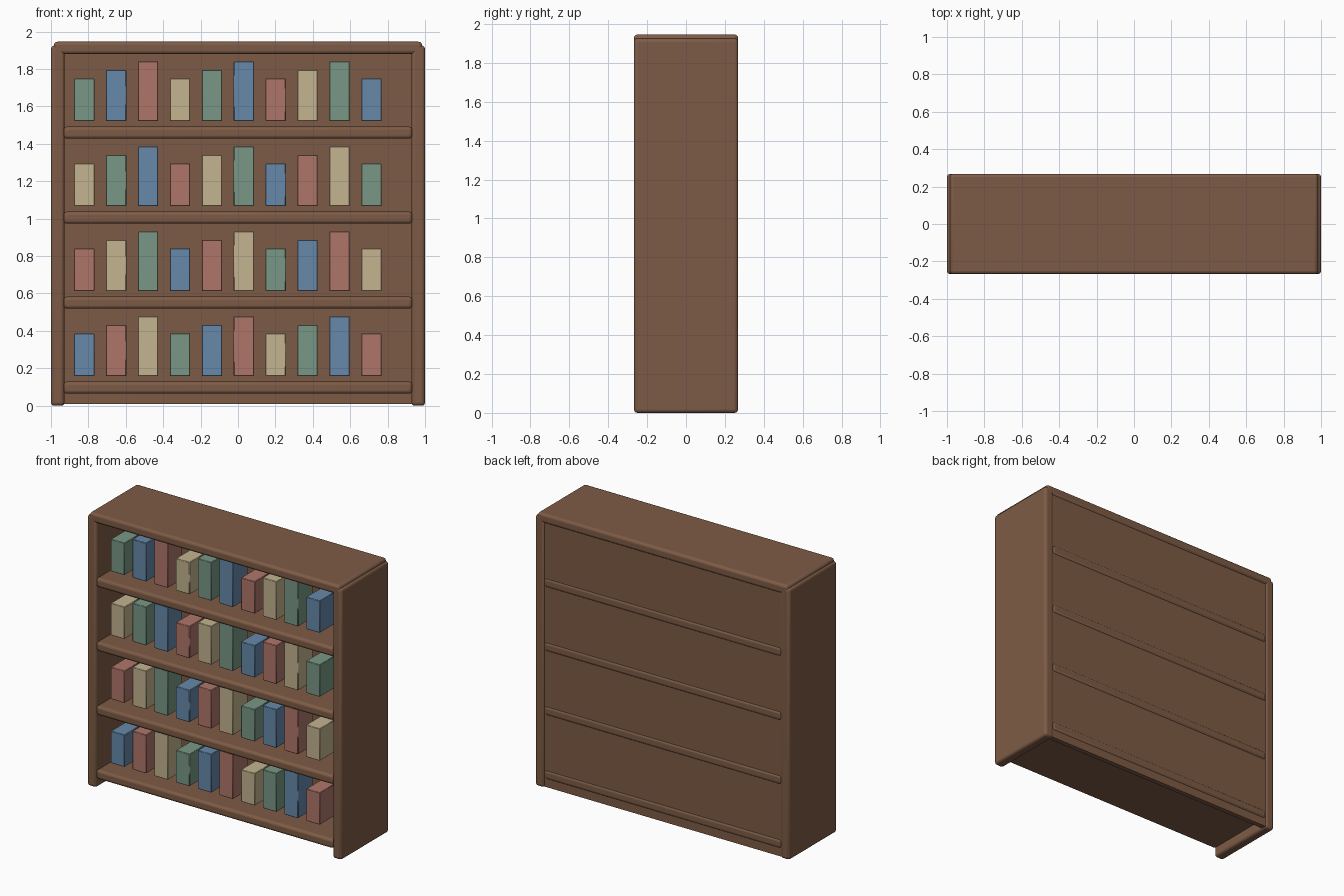
import bpy

if "Cube" in bpy.data.objects:
    bpy.data.objects.remove(bpy.data.objects["Cube"])


def material(name, r, g, b):
    m = bpy.data.materials.new(name)
    m.diffuse_color = tuple(c ** 2.2 for c in (r, g, b)) + (1,)
    m.use_nodes = True
    m.node_tree.nodes["Principled BSDF"].inputs["Base Color"].default_value = m.diffuse_color
    return m


wood = material("wood", 0.49, 0.36, 0.28)
covers = [material("blue_cover", 0.40, 0.53, 0.66),
          material("red_cover", 0.68, 0.46, 0.41),
          material("cream_cover", 0.76, 0.70, 0.56),
          material("green_cover", 0.47, 0.59, 0.52)]


def box(name, x, y, z, mat, bevel=0.0, segments=3):
    """Box spanning the given (min, max) ranges, with optional rounded edges."""
    spans = (x, y, z)
    bpy.ops.mesh.primitive_cube_add(size=1, location=[(a + b) / 2 for a, b in spans])
    ob = bpy.context.object
    ob.name = name
    ob.scale = [b - a for a, b in spans]
    bpy.ops.object.transform_apply(location=False, rotation=False, scale=True)
    ob.data.materials.append(mat)
    if bevel:
        mod = ob.modifiers.new("rounded_edges", 'BEVEL')
        mod.width = bevel
        mod.segments = segments
        bpy.ops.object.shade_smooth_by_angle()
    return ob


# Case: two sides, top board and thin back
DEPTH = (-0.268, 0.268)
box("left_side", (-1.0, -0.928), DEPTH, (0, 1.926), wood, 0.018)
box("right_side", (0.928, 1.0), DEPTH, (0, 1.926), wood, 0.018)
box("top_board", (-0.984, 0.984), DEPTH, (1.88, 1.946), wood, 0.018)
box("back_panel", (-0.95, 0.95), (0.225, 0.26), (0.008, 1.91), wood)

# Shelves, each with a row of books
PITCH = 0.4545
for row in range(4):
    z = 0.064 + row * PITCH
    box(f"shelf_{row + 1}", (-0.932, 0.932), (-0.267, 0.267), (z, z + 0.065), wood, 0.018)
    base = z + 0.094
    for i in range(10):
        x = -0.822 + i * 0.1706
        height = 0.228 + 0.0455 * (i % 3)
        box(f"book_{row + 1}_{i + 1}", (x - 0.054, x + 0.054), (-0.178, -0.014),
            (base, base + height), covers[(i + row) % 4], 0.003, 1)
